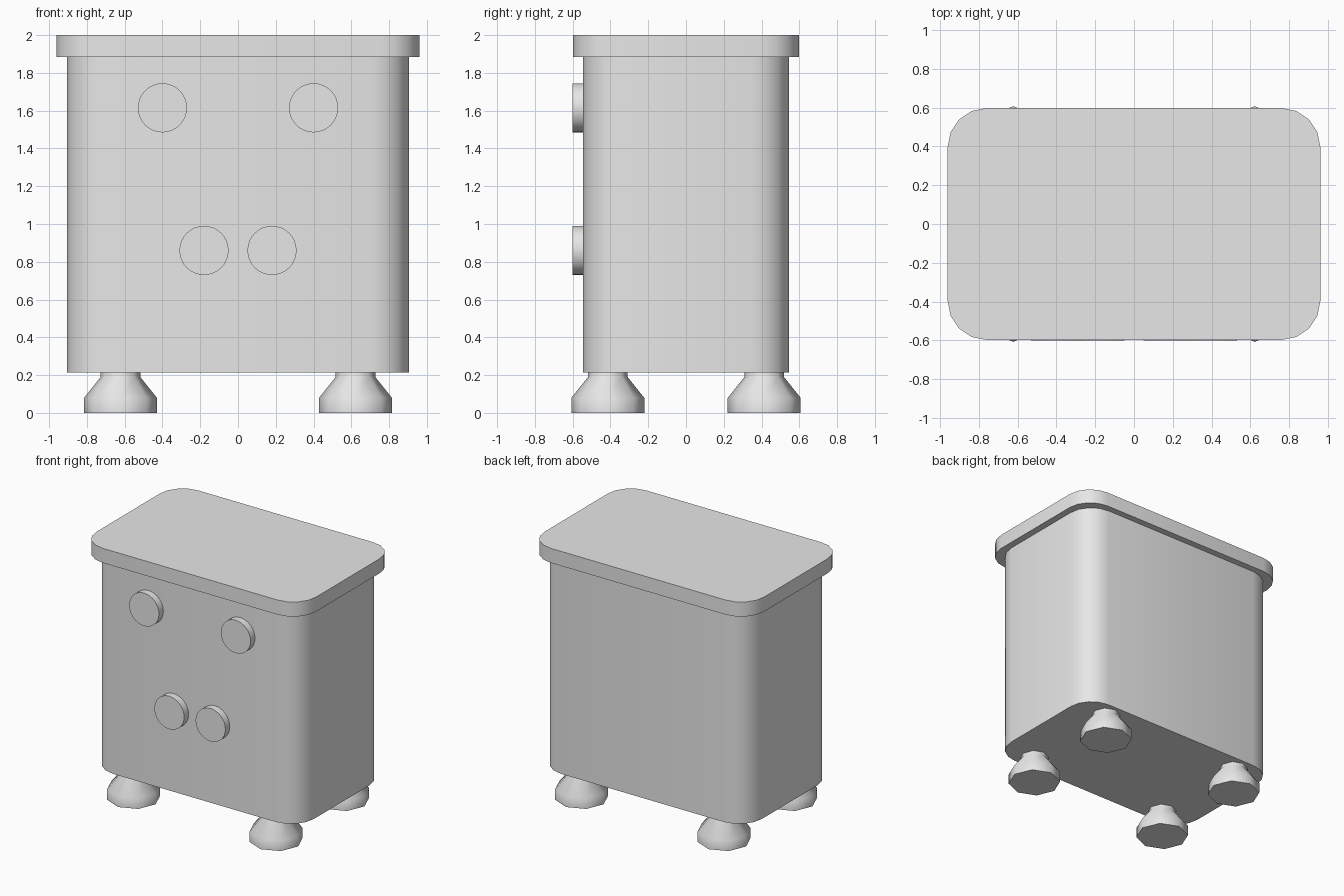
import bpy, bmesh
from math import sin, cos, pi, radians
from mathutils import Matrix

cube = bpy.data.objects.get("Cube")
if cube:
    bpy.data.objects.remove(cube, do_unlink=True)

grey = bpy.data.materials.new("light_grey")
grey.use_nodes = True
grey.diffuse_color = (0.8, 0.8, 0.8, 1)
grey.node_tree.nodes["Principled BSDF"].inputs["Base Color"].default_value = (0.8, 0.8, 0.8, 1)


def finish(name, bm, angle):
    bmesh.ops.recalc_face_normals(bm, faces=bm.faces)
    mesh = bpy.data.meshes.new(name)
    bm.to_mesh(mesh)
    bm.free()
    mesh.materials.append(grey)
    obj = bpy.data.objects.new(name, mesh)
    bpy.context.collection.objects.link(obj)
    bpy.ops.object.select_all(action='DESELECT')
    obj.select_set(True)
    bpy.context.view_layer.objects.active = obj
    bpy.ops.object.shade_smooth_by_angle(angle=radians(angle))
    return obj


def rounded_block(name, half_x, half_y, radius, bottom, top, steps=4):
    """Upright box with rounded vertical corners."""
    bm = bmesh.new()
    outline = []
    for i, (sx, sy) in enumerate([(1, 1), (-1, 1), (-1, -1), (1, -1)]):
        for s in range(steps + 1):
            a = (i + s / steps) * pi / 2
            outline.append(bm.verts.new((sx * (half_x - radius) + radius * cos(a),
                                         sy * (half_y - radius) + radius * sin(a), bottom)))
    base = bm.faces.new(outline)
    new = bmesh.ops.extrude_face_region(bm, geom=[base], use_keep_orig=True)["geom"]
    bmesh.ops.translate(bm, vec=(0, 0, top - bottom),
                        verts=[v for v in new if isinstance(v, bmesh.types.BMVert)])
    return finish(name, bm, 40)


def foot(name, x, y, sides=8):
    """Faceted foot turned from a short profile of (radius, height)."""
    bm = bmesh.new()
    rings = []
    for r, z in [(0.193, 0), (0.193, 0.08), (0.105, 0.19), (0.105, 0.23)]:
        rings.append([bm.verts.new((x + r * cos(2 * pi * i / sides),
                                    y + r * sin(2 * pi * i / sides), z)) for i in range(sides)])
    for low, high in zip(rings, rings[1:]):
        for i in range(sides):
            j = (i + 1) % sides
            bm.faces.new((low[i], low[j], high[j], high[i]))
    bm.faces.new(rings[0])
    bm.faces.new(rings[-1])
    return finish(name, bm, 60)


def knob(name, x, z):
    """Flat round disc on the front."""
    bm = bmesh.new()
    place = Matrix.Translation((x, -0.568, z)) @ Matrix.Rotation(pi / 2, 4, 'X')
    bmesh.ops.create_cone(bm, cap_ends=True, segments=32, radius1=0.13, radius2=0.13,
                          depth=0.064, matrix=place)
    return finish(name, bm, 40)


# Cabinet and lid
rounded_block("cabinet_body", 0.905, 0.545, 0.2, 0.215, 1.89)
rounded_block("lid", 0.96, 0.597, 0.2, 1.885, 2.0)

# Mirrored knobs and feet
for side, sx in (("left", 1), ("right", -1)):
    knob("upper_knob_" + side, sx * 0.4, 1.615)
    knob("lower_knob_" + side, sx * 0.18, 0.86)
    for end, sy in (("front", -1), ("back", 1)):
        foot(end + "_foot_" + side, sx * 0.622, sy * 0.414)
